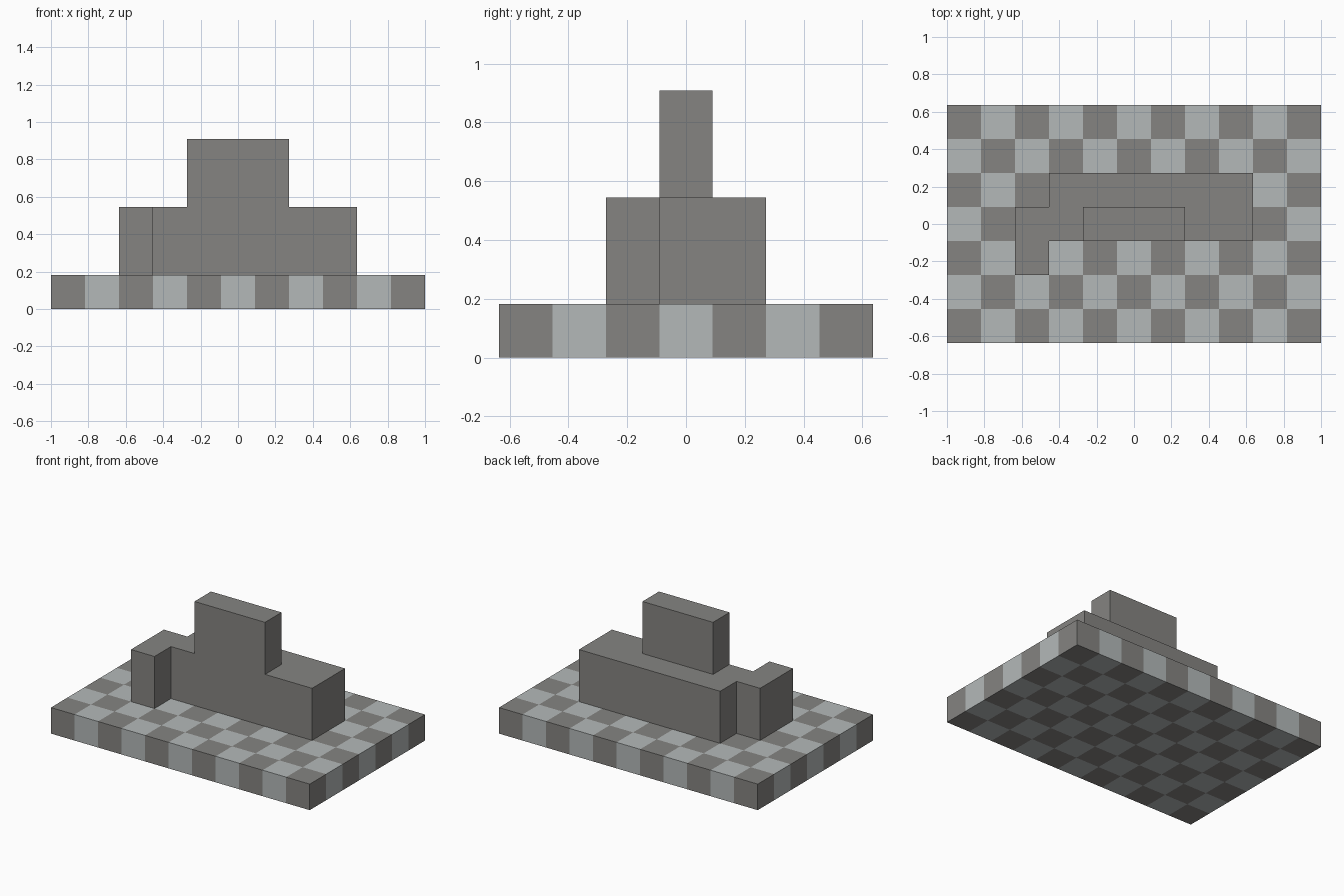
import bpy
import bmesh
import math
from mathutils import Matrix, Vector

old = bpy.data.objects.get("Cube")
if old:
    bpy.data.objects.remove(old, do_unlink=True)

COLS, ROWS = 11, 7
U = 2 / COLS  # one square of the checkered base


def material(name, color):
    mat = bpy.data.materials.new(name)
    mat.use_nodes = True
    mat.diffuse_color = color
    bsdf = next(n for n in mat.node_tree.nodes if n.type == 'BSDF_PRINCIPLED')
    bsdf.inputs["Base Color"].default_value = color
    bsdf.inputs["Roughness"].default_value = 0.9
    return mat


dark = material("dark grey stone", (0.235, 0.231, 0.221, 1))
light = material("light grey stone", (0.456, 0.485, 0.485, 1))


def finish(name, bm, mats):
    bmesh.ops.recalc_face_normals(bm, faces=bm.faces)
    mesh = bpy.data.meshes.new(name)
    bm.to_mesh(mesh)
    bm.free()
    for mat in mats:
        mesh.materials.append(mat)
    obj = bpy.data.objects.new(name, mesh)
    bpy.context.collection.objects.link(obj)
    return obj


def extrude_up(bm, faces, height):
    geom = bmesh.ops.extrude_face_region(bm, geom=faces, use_keep_orig=True)["geom"]
    verts = [g for g in geom if isinstance(g, bmesh.types.BMVert)]
    bmesh.ops.translate(bm, verts=verts, vec=(0, 0, height))


def prism(name, plan, bottom, top):
    """Extrude a plan outline, given in base squares from the centre."""
    bm = bmesh.new()
    face = bm.faces.new([bm.verts.new((x * U, y * U, bottom * U)) for x, y in plan])
    extrude_up(bm, [face], (top - bottom) * U)
    return finish(name, bm, [dark])


# Checkered base slab: each cell keeps its colour on the top, sides and bottom
bm = bmesh.new()
bmesh.ops.create_grid(bm, x_segments=COLS, y_segments=ROWS, size=0.5,
                      matrix=Matrix.Diagonal((COLS * U, ROWS * U, 1, 1)))
extrude_up(bm, bm.faces[:], U)
bmesh.ops.recalc_face_normals(bm, faces=bm.faces)
for face in bm.faces:
    inside = face.calc_center_median() - face.normal * U * 0.3
    col = math.floor(inside.x / U + COLS / 2)
    row = math.floor(inside.y / U + ROWS / 2)
    face.material_index = (col + row) % 2
finish("checkered_base", bm, [dark, light])

# Main wall with the offset block at its right end
prism("stepped_wall", [(-3.5, -1.5), (-2.5, -1.5), (-2.5, -0.5), (3.5, -0.5),
                       (3.5, 1.5), (-2.5, 1.5), (-2.5, 0.5), (-3.5, 0.5)], 1, 3)

# Upper block, flush with the front of the wall
prism("upper_block", [(-1.5, -0.5), (1.5, -0.5), (1.5, 0.5), (-1.5, 0.5)], 3, 5)
